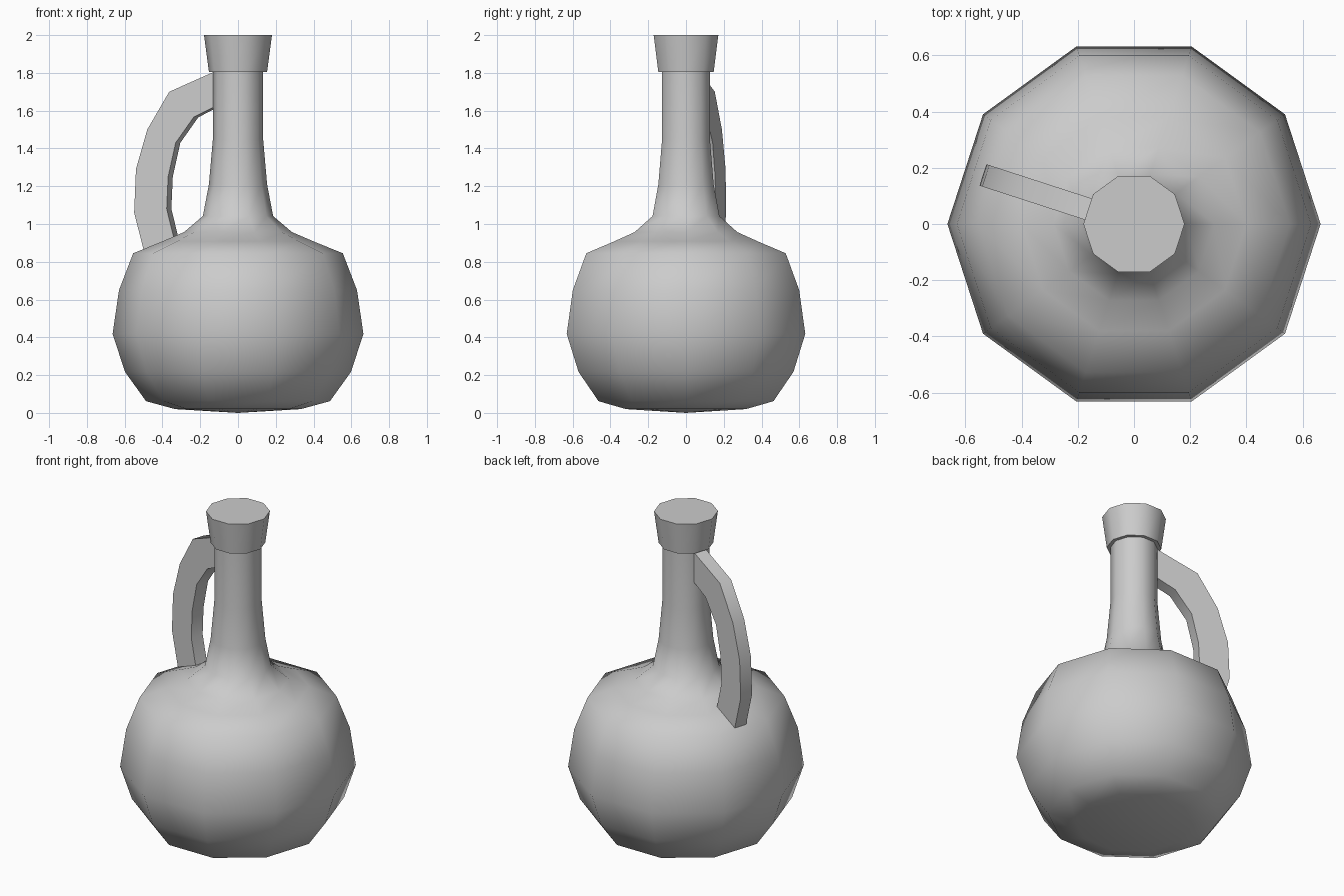
import bpy, bmesh, math
from mathutils import Vector

if "Cube" in bpy.data.objects:
    bpy.data.objects.remove(bpy.data.objects["Cube"])

SIDES = 10


def finish(name, bm, angle):
    bmesh.ops.recalc_face_normals(bm, faces=bm.faces)
    mesh = bpy.data.meshes.new(name)
    bm.to_mesh(mesh)
    bm.free()
    obj = bpy.data.objects.new(name, mesh)
    bpy.context.collection.objects.link(obj)
    bpy.ops.object.select_all(action='DESELECT')
    obj.select_set(True)
    bpy.context.view_layer.objects.active = obj
    bpy.ops.object.shade_smooth_by_angle(angle=math.radians(angle))
    return obj


def lathe(name, profile, angle):
    """Closed ten-sided turned shape from (radius, height) points."""
    bm = bmesh.new()
    rings = []
    for r, z in profile:
        if r == 0:
            rings.append([bm.verts.new((0, 0, z))] * SIDES)
        else:
            rings.append([bm.verts.new((r * math.cos(math.tau * i / SIDES),
                                        r * math.sin(math.tau * i / SIDES), z))
                          for i in range(SIDES)])
    for a, b in zip(rings, rings[1:]):
        for i in range(SIDES):
            j = (i + 1) % SIDES
            bm.faces.new(dict.fromkeys((a[i], a[j], b[j], b[i])))
    for ring in (rings[0], rings[-1]):
        if ring[0] is not ring[1]:
            bm.faces.new(ring)
    return finish(name, bm, angle)


# Round body running up into the neck
lathe("bottle_body", [
    (0, 0), (0.333, 0.02), (0.487, 0.062), (0.598, 0.217), (0.664, 0.418),
    (0.63, 0.65), (0.555, 0.845), (0.40, 0.908), (0.286, 0.957),
    (0.186, 1.042), (0.154, 1.21), (0.133, 1.45), (0.133, 1.81)], 75)

# Flared stopper
lathe("stopper", [(0.154, 1.805), (0.18, 2.0)], 50)

# Curved handle: outer and inner outline as (distance from axis, height)
outer = [(0.11, 1.81), (0.37, 1.70), (0.492, 1.50), (0.555, 1.29),
         (0.565, 1.06), (0.505, 0.835)]
inner = [(0.11, 1.625), (0.234, 1.565), (0.334, 1.43), (0.376, 1.25),
         (0.384, 1.08), (0.335, 0.89)]
out_dir = Vector((math.cos(math.radians(162)), math.sin(math.radians(162)), 0))
side_dir = Vector((-out_dir.y, out_dir.x, 0))
bm = bmesh.new()
rings = []
for o, n in zip(outer, inner):
    rings.append([bm.verts.new(out_dir * r + side_dir * s + Vector((0, 0, z)))
                  for (r, z), s in ((o, -0.04), (o, 0.04), (n, 0.04), (n, -0.04))])
for a, b in zip(rings, rings[1:]):
    for i in range(4):
        j = (i + 1) % 4
        bm.faces.new((a[i], a[j], b[j], b[i]))
bm.faces.new(rings[0])
bm.faces.new(rings[-1])
finish("handle", bm, 50)
